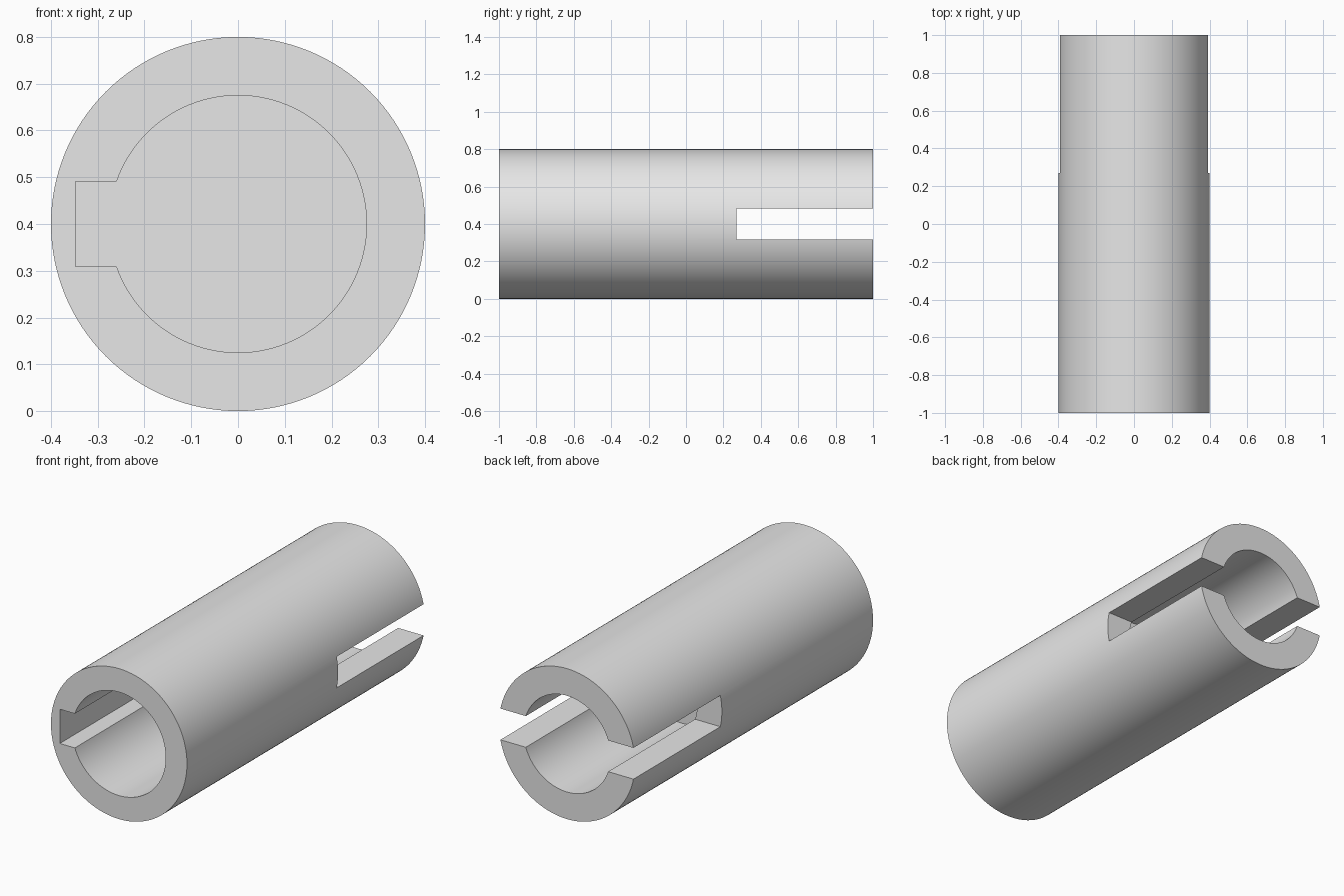
import bpy
from math import radians

cube = bpy.data.objects.get("Cube")
if cube:
    bpy.data.objects.remove(cube, do_unlink=True)

AXIS_Z = 0.4

grey = bpy.data.materials.new("plain_grey")
grey.use_nodes = True
grey.diffuse_color = (0.8, 0.8, 0.8, 1)
grey.node_tree.nodes["Principled BSDF"].inputs["Base Color"].default_value = (0.8, 0.8, 0.8, 1)


def rod(name, radius, y0, y1):
    """Round bar lying along y."""
    bpy.ops.mesh.primitive_cylinder_add(
        vertices=128, radius=radius, depth=y1 - y0,
        location=(0, (y0 + y1) / 2, AXIS_Z), rotation=(radians(90), 0, 0))
    return finish(name)


def block(name, x0, x1, y0, y1, height):
    """Box centred on the axis height."""
    bpy.ops.mesh.primitive_cube_add(size=1, location=((x0 + x1) / 2, (y0 + y1) / 2, AXIS_Z))
    bpy.context.object.scale = (x1 - x0, y1 - y0, height)
    return finish(name)


def finish(name):
    obj = bpy.context.object
    obj.name = name
    obj.data.materials.append(grey)
    bpy.ops.object.transform_apply(location=False, rotation=True, scale=True)
    return obj


def cut(target, cutter):
    cutter.hide_render = True
    bpy.context.view_layer.objects.active = target
    mod = target.modifiers.new(cutter.name, 'BOOLEAN')
    mod.operation = 'DIFFERENCE'
    mod.solver = 'EXACT'
    mod.object = cutter
    bpy.ops.object.modifier_apply(modifier=mod.name)
    bpy.data.objects.remove(cutter, do_unlink=True)


# Outer sleeve
sleeve = rod("coupling_sleeve", 0.4, -1, 1)

# Blind front bore with its keyway
FRONT_FLOOR = -0.08
cut(sleeve, rod("front_bore", 0.275, -1.1, FRONT_FLOOR))
cut(sleeve, block("keyway", -0.348, 0, -1.1, FRONT_FLOOR, 0.182))

# Blind back bore and the slot across the back end
cut(sleeve, rod("back_bore", 0.256, 0.04, 1.1))
cut(sleeve, block("cross_slot", -0.6, 0.6, 0.27, 1.1, 0.166))

# Smooth round walls, crisp edges
bpy.ops.object.select_all(action='DESELECT')
sleeve.select_set(True)
bpy.context.view_layer.objects.active = sleeve
bpy.ops.object.shade_smooth_by_angle(angle=radians(30))
